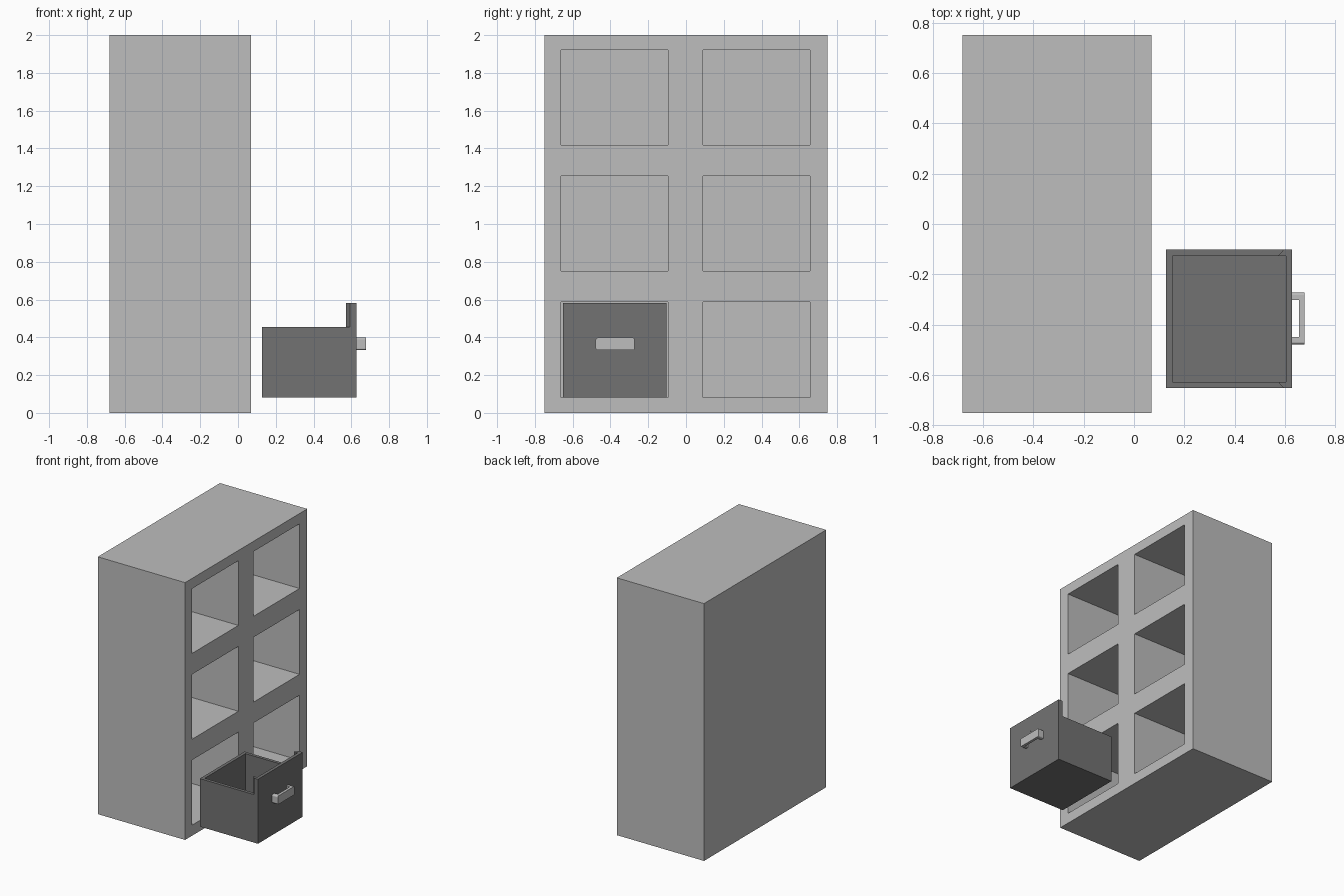
import bpy, bmesh
from mathutils import Vector

if "Cube" in bpy.data.objects:
    bpy.data.objects.remove(bpy.data.objects["Cube"])


def material(name, v):
    m = bpy.data.materials.new(name)
    m.diffuse_color = (v, v, v, 1)
    m.use_nodes = True
    m.node_tree.nodes["Principled BSDF"].inputs["Base Color"].default_value = m.diffuse_color
    return m


LIGHT = material("light grey", 0.515)
DARK = material("dark grey", 0.171)


def finish(bm, name, mat):
    bmesh.ops.recalc_face_normals(bm, faces=bm.faces)
    me = bpy.data.meshes.new(name)
    bm.to_mesh(me)
    bm.free()
    me.materials.append(mat)
    ob = bpy.data.objects.new(name, me)
    bpy.context.collection.objects.link(ob)
    return ob


def push(bm, faces, offset):
    """Extrude faces along offset and drop the originals' caps."""
    ext = bmesh.ops.extrude_face_region(bm, geom=faces, use_keep_orig=False)
    verts = [g for g in ext["geom"] if isinstance(g, bmesh.types.BMVert)]
    bmesh.ops.translate(bm, verts=verts, vec=Vector(offset))
    left = [f for f in faces if f.is_valid]
    if left:
        bmesh.ops.delete(bm, geom=left, context='FACES_ONLY')


def prism(points, z0, z1):
    bm = bmesh.new()
    f = bm.faces.new([bm.verts.new((x, y, z0)) for x, y in points])
    ext = bmesh.ops.extrude_face_region(bm, geom=[f], use_keep_orig=True)
    verts = [g for g in ext["geom"] if isinstance(g, bmesh.types.BMVert)]
    bmesh.ops.translate(bm, verts=verts, vec=(0, 0, z1 - z0))
    bmesh.ops.recalc_face_normals(bm, faces=bm.faces)
    return bm


# Cabinet: solid block with a 2 x 3 grid of recesses in the +x face
XB, XF, DEPTH = -0.68, 0.07, 0.60
ys = [-0.75, -0.662, -0.095, 0.09, 0.656, 0.75]
zs = [0, 0.082, 0.588, 0.75, 1.254, 1.417, 1.92, 2.0]
bm = bmesh.new()
v = [[bm.verts.new((XF, y, z)) for z in zs] for y in ys]
cells = []
for i in range(len(ys) - 1):
    for j in range(len(zs) - 1):
        f = bm.faces.new((v[i][j], v[i + 1][j], v[i + 1][j + 1], v[i][j + 1]))
        if i % 2 and j % 2:
            cells.append(f)
for f in cells:
    push(bm, [f], (-DEPTH, 0, 0))
# outer shell
rim = [e for e in bm.edges if e.is_boundary]
ext = bmesh.ops.extrude_edge_only(bm, edges=rim)
verts = [g for g in ext["geom"] if isinstance(g, bmesh.types.BMVert)]
bmesh.ops.translate(bm, verts=verts, vec=(XB - XF, 0, 0))
bmesh.ops.holes_fill(bm, edges=[e for e in bm.edges if e.is_boundary], sides=0)
finish(bm, "cabinet", LIGHT)

# Drawer tray: open box
X0, X1, Y0, Y1 = 0.128, 0.628, -0.652, -0.102
WALL, ZB, ZT, ZF = 0.025, 0.082, 0.455, 0.583
bm = prism([(X0, Y0), (X1, Y0), (X1, Y1), (X0, Y1)], ZB, ZT)
top = max(bm.faces, key=lambda f: f.calc_center_median().z)
bmesh.ops.inset_region(bm, faces=[top], thickness=WALL, use_even_offset=True)
push(bm, [top], (0, 0, -(ZT - ZB - WALL)))
finish(bm, "drawer_tray", DARK)

# Raised drawer front with short angled side returns
ya, yb = Y0 + WALL, Y1 - WALL
xi, xs, xe = X1 - WALL, X1 - 0.034, X1 - 0.056
bm = prism([(X1, Y0), (X1, Y1), (xs, Y1), (xe, yb), (xi, yb),
            (xi, ya), (xe, ya), (xs, Y0)], ZT, ZF)
bottom = min(bm.faces, key=lambda f: f.calc_center_median().z)
bmesh.ops.delete(bm, geom=[bottom], context='FACES_ONLY')
finish(bm, "drawer_front", DARK)

# Handle: U-shaped pull with rounded outer corners
h0, h1, hx, t = -0.478, -0.272, 0.677, 0.03
bm = prism([(X1, h0), (hx, h0), (hx, h1), (X1, h1), (X1, h1 - t),
            (hx - 0.021, h1 - t), (hx - 0.021, h0 + t), (X1, h0 + t)], 0.332, 0.398)
corners = [e for e in bm.edges
           if abs(e.verts[0].co.y - e.verts[1].co.y) < 1e-5
           and abs(e.verts[0].co.z - e.verts[1].co.z) < 1e-5
           and (abs(e.verts[0].co.y - h0) < 1e-5 or abs(e.verts[0].co.y - h1) < 1e-5)]
bmesh.ops.bevel(bm, geom=corners, offset=0.01, segments=3, profile=0.5, affect='EDGES')
finish(bm, "drawer_handle", LIGHT)
